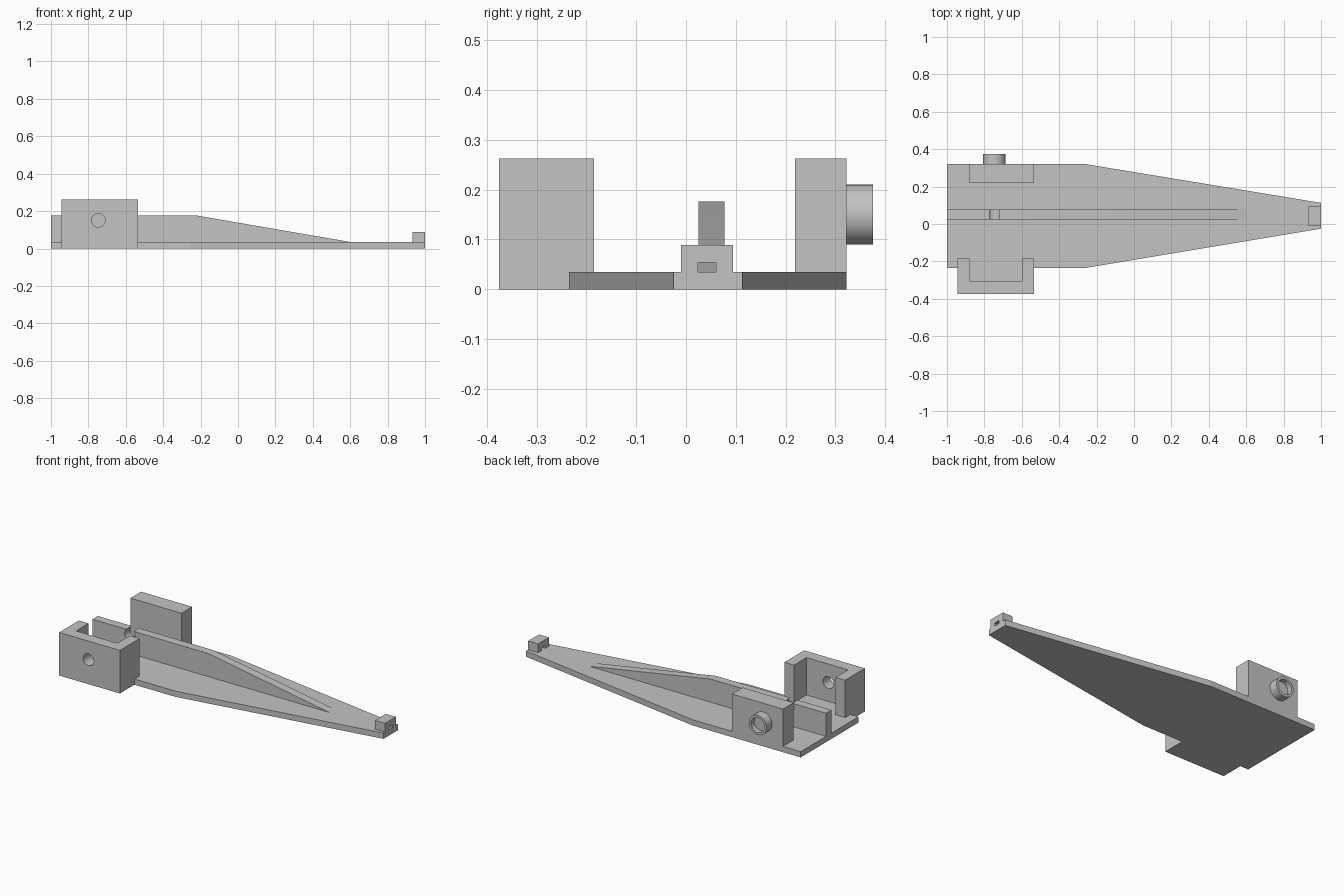
import bpy
import bmesh
import math
from mathutils import Vector

cube = bpy.data.objects.get("Cube")
if cube:
    bpy.data.objects.remove(cube, do_unlink=True)

grey = bpy.data.materials.new("plain grey")
grey.use_nodes = True
colour = (0.55, 0.55, 0.55, 1)
grey.diffuse_color = colour
grey.node_tree.nodes["Principled BSDF"].inputs["Base Color"].default_value = colour


def extrude(name, points, direction):
    """Closed planar outline swept along a direction."""
    bm = bmesh.new()
    face = bm.faces.new([bm.verts.new(p) for p in points])
    swept = bmesh.ops.extrude_face_region(bm, geom=[face])["geom"]
    verts = [v for v in swept if isinstance(v, bmesh.types.BMVert)]
    bmesh.ops.translate(bm, verts=verts, vec=Vector(direction))
    bmesh.ops.recalc_face_normals(bm, faces=bm.faces)
    mesh = bpy.data.meshes.new(name)
    bm.to_mesh(mesh)
    bm.free()
    mesh.materials.append(grey)
    obj = bpy.data.objects.new(name, mesh)
    bpy.context.collection.objects.link(obj)
    return obj


def plan(name, outline, z0, z1):
    return extrude(name, [(x, y, z0) for x, y in outline], (0, 0, z1 - z0))


def box(name, x0, x1, y0, y1, z0, z1):
    return plan(name, [(x0, y0), (x1, y0), (x1, y1), (x0, y1)], z0, z1)


def rod(name, radius, y0, y1, sides=48):
    """Round bar along y on the shared pivot axis."""
    turn = [math.tau * i / sides for i in range(sides)]
    return extrude(name, [(PIVOT_X + radius * math.cos(a), y0, PIVOT_Z + radius * math.sin(a))
                          for a in turn], (0, y1 - y0, 0))


def cut(obj, cutter):
    mod = obj.modifiers.new("cut", "BOOLEAN")
    mod.operation = "DIFFERENCE"
    mod.solver = "EXACT"
    mod.object = cutter
    bpy.context.view_layer.objects.active = obj
    with bpy.context.temp_override(object=obj, active_object=obj):
        bpy.ops.object.modifier_apply(modifier=mod.name)
    bpy.data.objects.remove(cutter, do_unlink=True)


def smooth(obj):
    bpy.ops.object.select_all(action="DESELECT")
    obj.select_set(True)
    bpy.context.view_layer.objects.active = obj
    bpy.ops.object.shade_smooth_by_angle(angle=math.radians(30))


PIVOT_X, PIVOT_Z = -0.747, 0.15
FLOOR, WALL = 0.035, 0.263

# Tapered base plate
plan("base_plate", [(-1, -0.235), (-0.26, -0.235), (1, -0.025), (1, 0.113),
                    (-0.27, 0.322), (-1, 0.322)], 0, FLOOR)

# Centre rib sloping down to the plate, with an open round notch
rib = extrude("centre_rib", [(-1, 0.025, 0.01), (0.6, 0.025, 0.01), (0.6, 0.025, FLOOR),
                             (-0.22, 0.025, 0.176), (-1, 0.025, 0.176)], (0, 0.052, 0))
cut(rib, rod("notch_cutter", 0.036, -0.02, 0.12))
smooth(rib)

# U-shaped front bracket with a round hole, and the floor inside it
bracket = plan("front_bracket", [(-0.945, -0.375), (-0.535, -0.375), (-0.535, -0.185),
                                 (-0.6, -0.185), (-0.6, -0.305), (-0.88, -0.305),
                                 (-0.88, -0.185), (-0.945, -0.185)], 0, WALL)
cut(bracket, rod("bracket_hole_cutter", 0.036, -0.42, -0.25))
smooth(bracket)
box("bracket_floor", -0.88, -0.6, -0.305, -0.235, 0, FLOOR)

# Rear wall with a recessed round boss
box("rear_wall", -0.88, -0.535, 0.219, 0.322, 0, WALL)
boss = rod("rear_boss", 0.06, 0.322, 0.375)
cut(boss, rod("boss_recess_cutter", 0.045, 0.345, 0.42))
smooth(boss)

# Tip block with a rectangular slot through it
tip = box("tip_block", 0.933, 1, -0.01, 0.094, 0.01, 0.089)
cut(tip, box("slot_cutter", 0.9, 1.05, 0.024, 0.06, FLOOR, 0.054))
